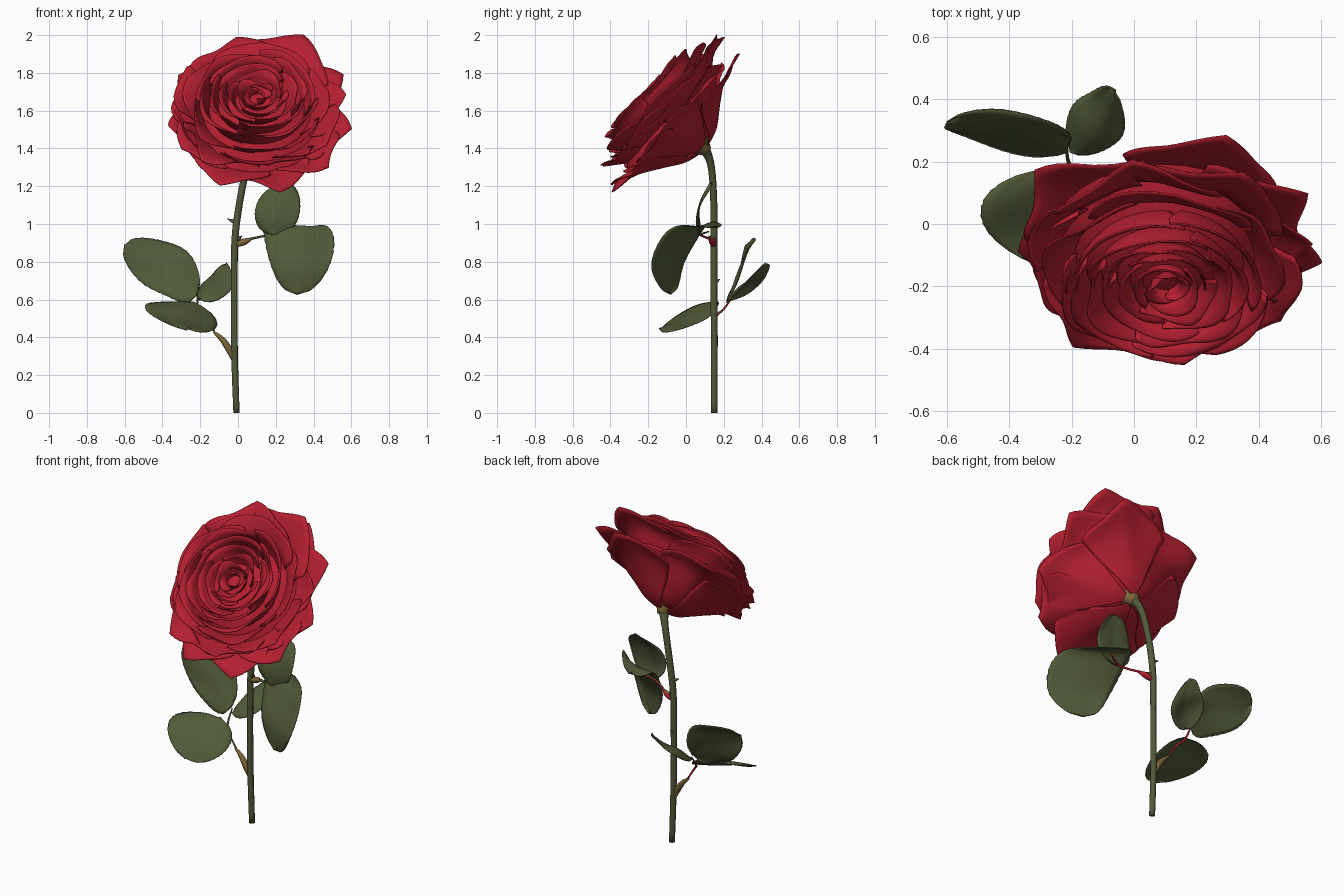
import bpy, bmesh, math, random
from mathutils import Vector as V

if "Cube" in bpy.data.objects:
    bpy.data.objects.remove(bpy.data.objects["Cube"])
random.seed(4)

def mat(name, col):
    m = bpy.data.materials.new(name)
    m.diffuse_color = (*col, 1)
    m.use_nodes = True
    m.node_tree.nodes["Principled BSDF"].inputs["Base Color"].default_value = m.diffuse_color
    return m

RED = mat("petal red", (0.46, 0.014, 0.03))
LEAF = mat("leaf green", (0.082, 0.102, 0.040))
STEM = mat("stem green", (0.085, 0.10, 0.042))
TAN = mat("stipule brown", (0.20, 0.13, 0.04))

def grid(bm, f, nu, nv):
    """Sheet of faces from f(s, t) with s, t in 0..1."""
    vs = [[bm.verts.new(f(i / nu, j / nv)) for j in range(nv + 1)] for i in range(nu + 1)]
    for i in range(nu):
        for j in range(nv):
            bm.faces.new((vs[i][j], vs[i][j + 1], vs[i + 1][j + 1], vs[i + 1][j]))

def finish(bm, name, m, thick=0.0):
    bmesh.ops.remove_doubles(bm, verts=bm.verts, dist=1e-5)
    me = bpy.data.meshes.new(name)
    bm.to_mesh(me)
    bm.free()
    me.materials.append(m)
    for p in me.polygons:
        p.use_smooth = True
    ob = bpy.data.objects.new(name, me)
    bpy.context.collection.objects.link(ob)
    if thick:
        mod = ob.modifiers.new("thickness", 'SOLIDIFY')
        mod.thickness = thick
        mod.offset = 0
    return ob

def spline(pts, s):
    """Catmull-Rom point along a list of vectors."""
    n = len(pts) - 1
    i = min(int(s * n), n - 1)
    t = s * n - i
    b, c = pts[i], pts[i + 1]
    a = pts[i - 1] if i else b * 2 - c
    d = pts[i + 2] if i + 2 <= n else c * 2 - b
    return 0.5 * (2 * b + (c - a) * t + (2 * a - 5 * b + 4 * c - d) * t * t
                  + (3 * b - a - 3 * c + d) * t ** 3)

def tube(name, pts, radii, m, n=24, sides=10, back=None):
    """Tapered tube; the optional back material colours faces turned back or down."""
    pts = [V(p) for p in pts]
    rad = [V((r, 0, 0)) for r in radii]
    bm = bmesh.new()
    def f(s, t):
        p = spline(pts, s)
        d = (spline(pts, min(s + .01, 1)) - spline(pts, max(s - .01, 0))).normalized()
        x = d.cross(V((0.3, 1, 0.1))).normalized()
        a = 2 * math.pi * t
        return p + (x * math.cos(a) + d.cross(x) * math.sin(a)) * spline(rad, s).x
    grid(bm, f, n, sides)
    bmesh.ops.remove_doubles(bm, verts=bm.verts, dist=1e-5)
    bmesh.ops.holes_fill(bm, edges=[e for e in bm.edges if e.is_boundary], sides=0)
    bmesh.ops.recalc_face_normals(bm, faces=bm.faces)
    ob = finish(bm, name, m)
    if back:
        ob.data.materials.append(back)
        for p in ob.data.polygons:
            p.material_index = int(p.normal.y - p.normal.z * .5 + p.normal.x * .3 > 0.1)
    return ob

# Flower frame: tilted forward, facing front and up
BASE = V((0.09, 0.10, 1.395))
AX = V((0.03, -0.73, 0.68)).normalized()
UX = V((1, 0, 0))
UY = AX.cross(UX).normalized()

def petal(bm, deg, half, prof, tip=0.0, ruffle=0.012, skew=0.02, dip=0.12, lift=0.0, nu=14, nv=20):
    """One petal: profile of (radius, height) swept over an angle, with rounded pointed rim."""
    pts = [V((r, h, 0)) for r, h in prof]
    ph, k = random.uniform(0, 6.28), random.uniform(3, 5)
    def f(s, t):
        t = 2 * t - 1
        p = spline(pts, s * (1 - dip * abs(t) ** 4))
        e = s ** 3
        r = p.x + e * tip * max(0, 1 - abs(t) * 2) ** 1.4 + skew * t * s
        r += e * ruffle * 0.8 * math.sin(k * t * 1.3 + ph * 2)
        h = p.y + e * ruffle * math.sin(k * t + ph) + lift
        a = math.radians(deg + half * t * (0.75 + 0.25 * min(1, s * 1.6)))
        return BASE + (UX * math.cos(a) + UY * math.sin(a)) * r + AX * h
    grid(bm, f, nu, nv)

# Outer petals: angle, half width, rim radius, rim height, tip length
bm = bmesh.new()
for i, (deg, half, R, H, tip) in enumerate([
        (68, 42, .46, .20, .06), (-8, 36, .44, .22, .06), (-40, 34, .45, .20, .06),
        (-76, 36, .45, .21, .06), (-112, 34, .45, .21, .05), (-152, 38, .42, .22, .04),
        (184, 38, .42, .21, .04), (141, 42, .46, .22, .07), (32, 38, .46, .24, .07)]):
    petal(bm, deg, half, [(.015, 0), (.12, .03), (.225, .10), (.34, H - .03), (R, H)],
          tip, .018, random.uniform(-.015, .015), .14, .012 * (i % 3))
finish(bm, "outer_petals", RED, 0.005)

# Middle petals: two rings of broad petals rising toward the cup
bm = bmesh.new()
for deg, R, H in [(102, .455, .345), (63, .485, .35), (12, .42, .31), (-35, .42, .33),
                  (-82, .40, .33), (-128, .42, .33), (180, .40, .31), (143, .43, .33)]:
    petal(bm, deg, 40, [(.06, .07), (.21, .14), (.31, .24), (.38, H - .03), (R, H)], .05, .018, .02)
for deg, R, H in [(85, .40, .385), (10, .37, .37), (-65, .36, .38), (-140, .36, .37), (155, .38, .38)]:
    petal(bm, deg, 48, [(.20, .20), (.28, .28), (.325, H - .04), (R, H)], .02, .016, .015, .2)
finish(bm, "middle_petals", RED, 0.005)

# Inner cup: spiralling rings of long upright petals
bm = bmesh.new()
for n, R, H, drop in [(4, .30, .43, .15), (4, .245, .445, .13), (3, .195, .44, .08),
                      (3, .14, .435, .07), (2, .09, .435, .06), (2, .05, .43, .05)]:
    start = random.uniform(0, 360)
    for i in range(n):
        petal(bm, start + 360 * i / n + random.uniform(-8, 8), 215 / n,
              [(R * .78, H - drop), (R * .92, H - drop * .5), (R * .98, H - .015), (R + .012, H)],
              .01, .011, .015, .22, 0, 8, 24)
finish(bm, "inner_petals", RED, 0.005)

# Closed bed between the petals
bm = bmesh.new()
bed = [V(p) for p in ((.37, .22, 0), (.28, .30, 0), (.18, .36, 0), (.08, .385, 0), (0, .39, 0))]
def bed_f(s, t):
    p, a = spline(bed, s), 2 * math.pi * t
    return BASE + (UX * math.cos(a) + UY * math.sin(a)) * p.x + AX * p.y
grid(bm, bed_f, 10, 32)
finish(bm, "flower_bed", RED)

# Stem, receptacle and thorns
tube("stem", [(-.008, .15, 0), (-.018, .15, .3), (-.02, .148, .6), (-.017, .148, .9), (.003, .148, 1.08),
              (.035, .14, 1.25), (.06, .125, 1.34), (.085, .10, 1.395)],
     [.017, .018, .018, .019, .019, .019, .021, .028], STEM, 42, 12)
tube("receptacle", [BASE - AX * .02, BASE + AX * .012, BASE + AX * .035], [.027, .046, .065], TAN, 6, 12)
for x, y, z, dx, dy in [(-.012, .148, 1.02, -.045, .0), (-.02, .15, .70, .005, .03), (0, .148, .93, .02, -.03)]:
    tube("thorn", [(x, y, z - .012), (x + dx * .6, y + dy * .6, z), (x + dx, y + dy, z + .008)],
         [.014, .007, .001], STEM, 6, 6)

# Leaf stalks
tube("lower_stipule", [(-.022, .15, .27), (-.05, .15, .34), (-.085, .155, .39), (-.13, .16, .43)],
     [.008, .018, .015, .006], TAN, 12, 8)
tube("lower_stalk", [(-.125, .16, .43), (-.175, .16, .51), (-.21, .20, .55), (-.215, .25, .62)],
     [.005, .006, .006, .004], LEAF, 12, 8, RED)
tube("upper_stipule", [(-.01, .145, .89), (.03, .14, .905), (.07, .125, .92)],
     [.013, .018, .007], TAN, 10, 10, RED)
tube("upper_stalk", [(.06, .13, .92), (.13, .09, .935), (.19, .08, .945), (.27, .12, .96)],
     [.007, .006, .006, .004], LEAF, 12, 8, RED)

def leaf(name, spine, width, fold=.02, power=.6, wave=.01):
    """Leaf blade along a spine; width is the half-width vector, fold lifts the edges."""
    pts, w = [V(p) for p in spine], V(width)
    up = (pts[-1] - pts[0]).cross(w).normalized()
    ph = random.uniform(0, 6)
    bm = bmesh.new()
    def f(s, t):
        t = 2 * t - 1
        wid = max(0, math.sin(math.pi * s ** .9)) ** power
        wid *= 1 + .012 * math.sin(s * 75) * abs(t) ** 6
        lift = fold * abs(t) ** 1.5 * wid + wave * math.sin(6 * s + 3 * t + ph) * abs(t)
        return spline(pts, s) + w * (t * wid) + up * lift
    grid(bm, f, 30, 12)
    finish(bm, name, LEAF, 0.005)

# Lower left leaf group
leaf("lower_leaf_large", [(-.215, .235, .63), (-.32, .27, .735), (-.46, .30, .81), (-.60, .32, .89)],
     (.06, .052, .118), .015, .45)
leaf("lower_leaf_front", [(-.24, .17, .585), (-.29, .07, .545), (-.30, -.03, .49), (-.27, -.14, .445)],
     (.19, -.01, -.05), -.015, .5)
leaf("lower_leaf_small", [(-.205, .235, .60), (-.15, .29, .67), (-.09, .35, .715), (-.06, .425, .79)],
     (.06, -.07, -.03), .03, .55)

# Upper right leaf group
leaf("upper_leaf_small", [(.18, .06, .945), (.20, .055, 1.03), (.225, .08, 1.13), (.26, .13, 1.22)],
     (.115, -.005, -.02), .015, .5)
leaf("upper_leaf_large", [(.27, .165, .985), (.315, .06, .985), (.335, -.02, .90), (.33, -.09, .77), (.31, -.085, .63)],
     (.185, -.10, -.01), .02, .46)
